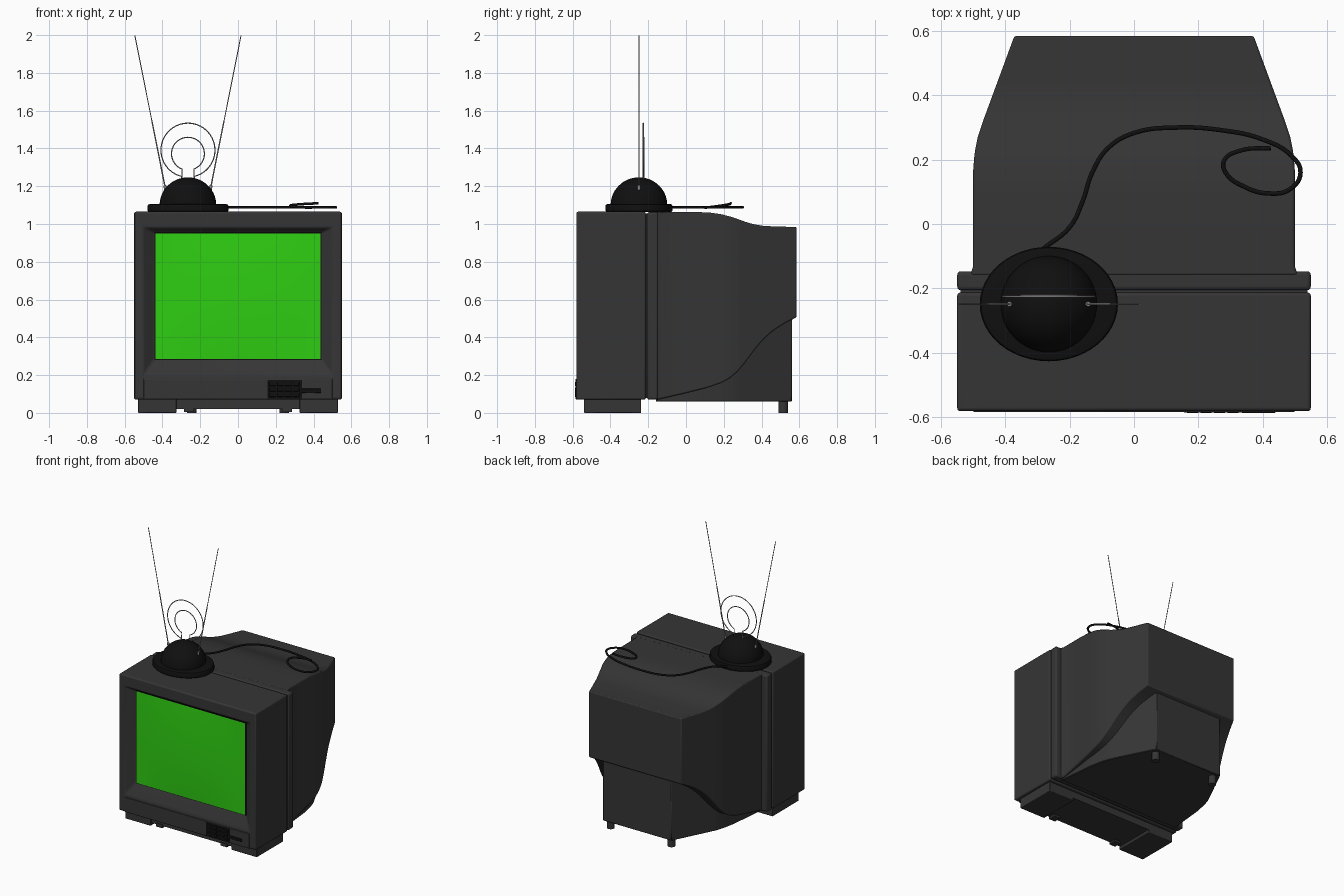
import bpy, bmesh, math
from mathutils import Vector

if "Cube" in bpy.data.objects:
    bpy.data.objects.remove(bpy.data.objects["Cube"])


def material(name, rgb):
    m = bpy.data.materials.new(name)
    m.diffuse_color = (*rgb, 1)
    m.use_nodes = True
    m.node_tree.nodes["Principled BSDF"].inputs["Base Color"].default_value = m.diffuse_color
    return m


GREY = material("charcoal_plastic", (0.036, 0.036, 0.036))
BLACK = material("black_plastic", (0.005, 0.005, 0.005))
GREEN = material("screen_green", (0.028, 0.62, 0.006))
METAL = material("antenna_metal", (0.3, 0.3, 0.3))


def finish(ob, mat, bevel=0, segments=2, angle=30):
    ob.data.materials.append(mat)
    if bevel:
        b = ob.modifiers.new("bevel", "BEVEL")
        b.width, b.segments = bevel, segments
        b.limit_method, b.angle_limit = "ANGLE", math.radians(angle)
    bpy.ops.object.select_all(action="DESELECT")
    bpy.context.view_layer.objects.active = ob
    ob.select_set(True)
    bpy.ops.object.shade_smooth_by_angle(angle=math.radians(35))
    return ob


def mesh(name, verts, faces, mat, bevel=0, segments=2, angle=30):
    me = bpy.data.meshes.new(name)
    me.from_pydata(verts, [], faces)
    bm = bmesh.new()
    bm.from_mesh(me)
    bmesh.ops.recalc_face_normals(bm, faces=bm.faces)
    bm.to_mesh(me)
    bm.free()
    ob = bpy.data.objects.new(name, me)
    bpy.context.collection.objects.link(ob)
    return finish(ob, mat, bevel, segments, angle)


def loft(name, rings, mat, **kw):
    """Skin between rings of equal size and cap both ends."""
    n = len(rings[0])
    verts = [v for r in rings for v in r]
    faces = [(i * n + j, i * n + (j + 1) % n, (i + 1) * n + (j + 1) % n, (i + 1) * n + j)
             for i in range(len(rings) - 1) for j in range(n)]
    faces += [tuple(range(n)), tuple(range(len(verts) - n, len(verts)))]
    return mesh(name, verts, faces, mat, **kw)


def rect(y, w, z0, z1):
    return [(-w, y, z0), (w, y, z0), (w, y, z1), (-w, y, z1)]


def box(name, x0, x1, y0, y1, z0, z1, mat, **kw):
    rings = [[(x0, y, z0), (x1, y, z0), (x1, y, z1), (x0, y, z1)] for y in (y0, y1)]
    return loft(name, rings, mat, **kw)


def lathe(name, profile, centre, sx, sy, mat, n=48):
    cx, cy = centre
    rings = [[(cx + sx * r * math.cos(2 * math.pi * k / n), cy + sy * r * math.sin(2 * math.pi * k / n), z)
              for k in range(n)] for r, z in profile]
    return loft(name, rings, mat)


def tube(name, pts, radius, mat, smooth=False, taper=None):
    cu = bpy.data.curves.new(name, "CURVE")
    cu.dimensions, cu.bevel_depth, cu.bevel_resolution = "3D", radius, 2
    cu.use_fill_caps = True
    cu.resolution_u = 6
    if smooth:
        sp = cu.splines.new("BEZIER")
        sp.bezier_points.add(len(pts) - 1)
        for p, co in zip(sp.bezier_points, pts):
            p.co = co
            p.handle_left_type = p.handle_right_type = "AUTO"
    else:
        sp = cu.splines.new("POLY")
        sp.points.add(len(pts) - 1)
        for i, (p, co) in enumerate(zip(sp.points, pts)):
            p.co = (*co, 1)
            p.radius = taper[i] if taper else 1
    cu.materials.append(mat)
    ob = bpy.data.objects.new(name, cu)
    bpy.context.collection.objects.link(ob)
    return ob


def lerp(table, y):
    for (a, va), (b, vb) in zip(table, table[1:]):
        if y <= b:
            return va + (vb - va) * max(0, (y - a) / (b - a))
    return table[-1][1]


# Front housing with sloping bezel recess
loft("front_housing", [rect(-0.213, 0.55, 0.07, 1.065), rect(-0.581, 0.55, 0.07, 1.065),
                       rect(-0.581, 0.503, 0.195, 0.982), rect(-0.535, 0.442, 0.282, 0.954)],
     GREY, bevel=0.01, segments=3, angle=25)

# Slightly bulging picture tube and its dark surround
box("screen_surround", -0.443, 0.443, -0.541, -0.533, 0.281, 0.955, BLACK)
N = 12
grid = []
for i in range(N + 1):
    for j in range(N + 1):
        u, v = 2 * i / N - 1, 2 * j / N - 1
        grid.append((0.438 * u, -0.543 - 0.012 * (1 - u * u) * (1 - v * v), 0.618 + 0.333 * v))
mesh("screen", grid, [(i * (N + 1) + j, (i + 1) * (N + 1) + j, (i + 1) * (N + 1) + j + 1, i * (N + 1) + j + 1)
                      for i in range(N) for j in range(N)], GREEN)

# Lower front panel with controls
box("front_panel", -0.5, 0.5, -0.585, -0.57, 0.072, 0.18, GREY, bevel=0.003)
box("control_plate", 0.155, 0.34, -0.5862, -0.57, 0.076, 0.174, BLACK)
for row in range(3):
    for col in range(4):
        x, z = 0.165 + col * 0.042, 0.085 + row * 0.029
        box("control_button", x, x + 0.034, -0.5885, -0.58, z, z + 0.021, BLACK, bevel=0.002)
box("control_slider", 0.335, 0.44, -0.588, -0.57, 0.105, 0.128, BLACK, bevel=0.003)

# Seam and middle frame behind the housing
box("seam", -0.54, 0.54, -0.22, -0.19, 0.08, 1.055, GREY)
box("middle_frame", -0.55, 0.55, -0.206, -0.147, 0.07, 1.063, GREY, bevel=0.012, segments=3)

# Rear shell: width, top and lower edge vary along the depth
width = [(-0.16, 0.51), (-0.13, 0.5), (0.17, 0.5), (0.22, 0.496), (0.27, 0.486), (0.33, 0.466), (0.585, 0.372)]
top = [(0.05, 1.064), (0.13, 1.06), (0.19, 1.051), (0.25, 1.035), (0.31, 1.013), (0.36, 0.998),
       (0.41, 0.99), (0.47, 0.987), (0.585, 0.984)]
lower = [(-0.16, 0.068), (0.0, 0.105), (0.12, 0.135), (0.19, 0.16), (0.23, 0.182), (0.27, 0.215), (0.31, 0.262),
         (0.36, 0.33), (0.4, 0.378), (0.44, 0.417), (0.5, 0.462), (0.585, 0.506)]
ys = [-0.16, -0.13, 0, 0.05, 0.1] + [0.13 + 0.02 * k for k in range(18)] + [0.52, 0.585]
loft("rear_shell", [rect(y, lerp(width, y), lerp(lower, y), lerp(top, y)) for y in ys],
     GREY, bevel=0.007, segments=2, angle=40)

# Narrower lower body under the shell
inner = [(-0.16, 0.49), (0.1, 0.465), (0.2, 0.445), (0.26, 0.425), (0.31, 0.4), (0.56, 0.275)]
loft("lower_body", [rect(y, lerp(inner, y), 0.06, lerp(lower, y) + 0.02) for y in ys[:-2] + [0.56]],
     GREY, bevel=0.004, segments=1, angle=40)

# Base under the front, with side blocks and small pads
box("base_centre", -0.34, 0.34, -0.53, -0.237, 0.02, 0.08, GREY)
for s in (-1, 1):
    a, b = sorted((s * 0.325, s * 0.53))
    box("base_block", a, b, -0.54, -0.237, 0, 0.075, GREY, bevel=0.004)
    a, b = sorted((s * 0.235, s * 0.285))
    box("base_pad", a, b, -0.535, -0.48, 0.006, 0.03, GREY)
    lathe("rear_foot", [(1, 0), (1, 0.07)], (s * 0.245, 0.515), 0.026, 0.026, GREY, n=16)

# Antenna stand: oval foot and dome
CX, CY = -0.265, -0.249
lathe("antenna_foot", [(0.97, 1.064), (1, 1.07), (1, 1.095), (0.98, 1.103), (0.9, 1.107), (0.6, 1.107)],
      (CX, CY), 0.215, 0.178, BLACK)
dome = [(math.cos(a), 1.1 + 0.147 * math.sin(a)) for a in [math.radians(88 * k / 14) for k in range(15)]]
lathe("antenna_dome", dome, (CX, CY), 0.15, 0.15, BLACK)

# Telescopic rods
for s in (-1, 1):
    a, b = Vector((CX + s * 0.118, CY, 1.18)), Vector((CX + s * 0.281, CY, 1.998))
    m = a.lerp(b, 0.45)
    tube("antenna_rod", [a, m, m + (b - a) * 0.002, b], 0.0035, METAL, taper=[1, 1, 0.7, 0.7])
    tube("rod_socket", [a, a.lerp(b, 0.03)], 0.008, METAL)

# Wire loops, open at the bottom with short legs into the dome
for radius, zc, gap, yy in ((0.143, 1.391, 14, -0.226), (0.087, 1.372, 22, -0.222)):
    arc = []
    for k in range(49):
        a = math.radians(-90 + gap + (360 - 2 * gap) * k / 48)
        arc.append((CX + radius * math.cos(a), yy, zc + radius * math.sin(a)))
    ends = [(arc[0][0], yy, 1.22)], [(arc[-1][0], yy, 1.22)]
    tube("antenna_loop", ends[0] + arc + ends[1], 0.003, METAL)

# Coiled cable lying on top
path = [(-0.28, -0.075), (-0.2, -0.01), (-0.16, 0.07), (-0.13, 0.16), (-0.08, 0.237), (0, 0.283), (0.13, 0.3),
        (0.27, 0.292), (0.4, 0.263), (0.49, 0.212), (0.518, 0.16), (0.485, 0.108), (0.42, 0.095), (0.345, 0.115),
        (0.285, 0.16), (0.28, 0.197), (0.33, 0.228), (0.425, 0.236)]
tube("antenna_cable", [(x, y, 1.088 + 0.022 * max(0, (i - 13) / 4)) for i, (x, y) in enumerate(path)],
     0.007, BLACK, smooth=True)
